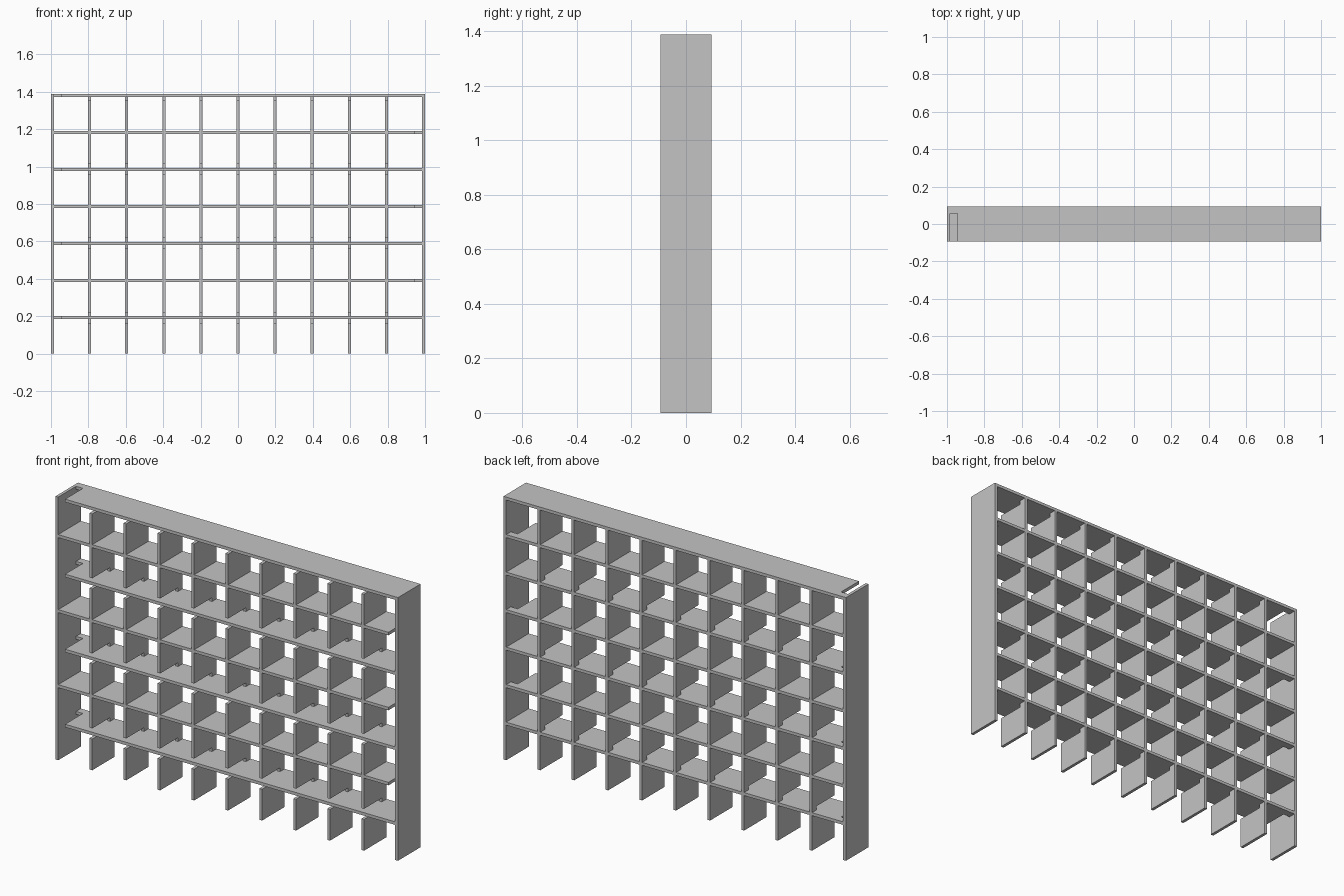
import bpy
import bmesh
from mathutils import Vector

if "Cube" in bpy.data.objects:
    bpy.data.objects.remove(bpy.data.objects["Cube"], do_unlink=True)

T = 0.016           # board thickness
HALF_DEPTH = 0.094
HEIGHT = 1.389
END_X = 1 - T / 2   # centre of the end panels
CELL = 0.198
NOTCH_Y = 0.055     # how far the front notches reach back
GAP = 0.02          # clearance above and below a shelf
NOTCH_W = 0.04

grey = bpy.data.materials.new("plain_grey")
grey.use_nodes = True
colour = (0.55, 0.55, 0.55, 1)
grey.diffuse_color = colour
grey.node_tree.nodes["Principled BSDF"].inputs["Base Color"].default_value = colour


def board(name, outline, thickness_vector):
    """Extrude a flat outline into a board."""
    bm = bmesh.new()
    face = bm.faces.new([bm.verts.new(p) for p in outline])
    result = bmesh.ops.extrude_face_region(bm, geom=[face])
    moved = [v for v in result["geom"] if isinstance(v, bmesh.types.BMVert)]
    bmesh.ops.translate(bm, verts=moved, vec=Vector(thickness_vector))
    bmesh.ops.recalc_face_normals(bm, faces=bm.faces)
    mesh = bpy.data.meshes.new(name)
    bm.to_mesh(mesh)
    bm.free()
    mesh.materials.append(grey)
    obj = bpy.data.objects.new(name, mesh)
    bpy.context.collection.objects.link(obj)
    return obj


shelf_heights = [HEIGHT - T / 2 - i * CELL for i in range(7)]

# Shelves, each with a front corner notch on alternating ends
inner = END_X - T / 2
for i, z in enumerate(shelf_heights):
    side = -1 if i % 2 == 0 else 1
    edge = side * (inner - NOTCH_W)
    outline = [(-side * inner, -HALF_DEPTH), (edge, -HALF_DEPTH), (edge, NOTCH_Y),
               (side * inner, NOTCH_Y), (side * inner, HALF_DEPTH),
               (-side * inner, HALF_DEPTH)]
    board(f"shelf_{i + 1}", [(x, y, z - T / 2) for x, y in outline], (0, 0, T))

# Solid end panels
for side, label in ((-1, "right"), (1, "left")):
    x = side * END_X - T / 2
    outline = [(-HALF_DEPTH, 0), (HALF_DEPTH, 0), (HALF_DEPTH, HEIGHT), (-HALF_DEPTH, HEIGHT)]
    board(f"end_panel_{label}", [(x, y, z) for y, z in outline], (T, 0, 0))

# Dividers, notched from the front around every second shelf
top = HEIGHT - T / 2
outline = [(-HALF_DEPTH, 0), (HALF_DEPTH, 0), (HALF_DEPTH, top), (NOTCH_Y, top)]
reach = T / 2 + GAP
for i, z in enumerate(shelf_heights[::2]):
    if i > 0:
        outline += [(-HALF_DEPTH, z + reach), (NOTCH_Y, z + reach)]
    outline += [(NOTCH_Y, z - reach), (-HALF_DEPTH, z - reach)]
for n in range(1, 10):
    x = -END_X + n * END_X / 5 - T / 2
    board(f"divider_{n}", [(x, y, z) for y, z in outline], (T, 0, 0))
